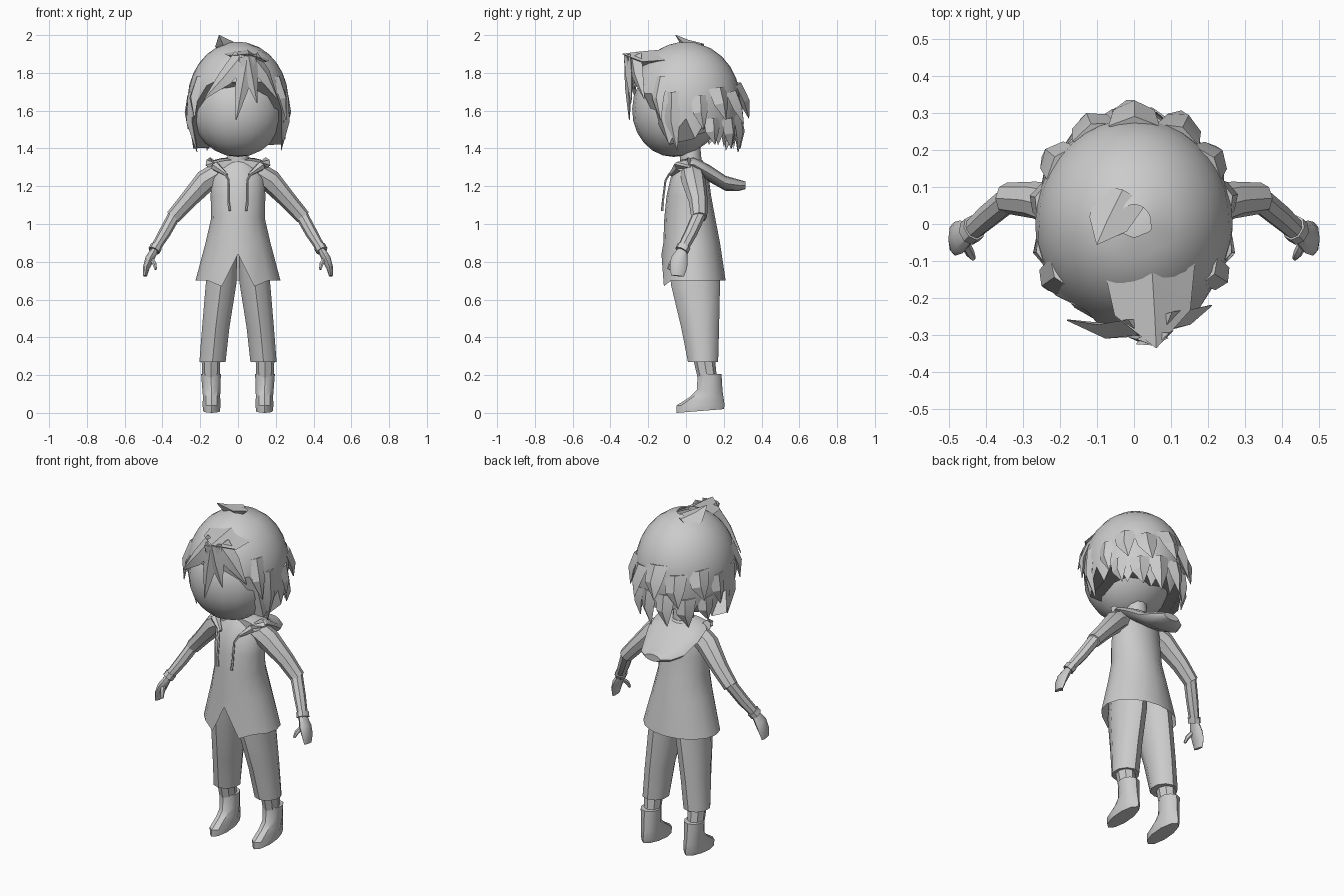
import bpy, bmesh, math
from mathutils import Vector

grey = bpy.data.materials.new("plain grey")
grey.diffuse_color = (0.6, 0.6, 0.6, 1)


def finish(name, bm, angle=40):
    bmesh.ops.recalc_face_normals(bm, faces=bm.faces)
    me = bpy.data.meshes.new(name)
    bm.to_mesh(me)
    bm.free()
    ob = bpy.data.objects.new(name, me)
    bpy.context.collection.objects.link(ob)
    me.materials.append(grey)
    bpy.ops.object.select_all(action='DESELECT')
    ob.select_set(True)
    bpy.context.view_layer.objects.active = ob
    bpy.ops.object.shade_smooth_by_angle(angle=math.radians(angle))
    return ob


def ring(c, u, v, n):
    # closed ring that starts at the -v side
    c, u, v = Vector(c), Vector(u), Vector(v)
    return [c + u * math.sin(2 * math.pi * i / n) - v * math.cos(2 * math.pi * i / n) for i in range(n)]


def loft(name, rings, caps=(True, True), angle=40):
    bm = bmesh.new()
    rows = [[bm.verts.new(p) for p in r] for r in rings]
    n = len(rows[0])
    for a, b in zip(rows, rows[1:]):
        for i in range(n):
            bm.faces.new((a[i], a[(i + 1) % n], b[(i + 1) % n], b[i]))
    if caps[0]:
        bm.faces.new(rows[0])
    if caps[1]:
        bm.faces.new(rows[-1])
    return finish(name, bm, angle)


def column(name, rows, n, **kw):
    # horizontal rings: x, y, z, half width, half depth
    return loft(name, [ring((x, y, z), (a, 0, 0), (0, b, 0), n) for x, y, z, a, b in rows], **kw)


def tube(name, rows, n, **kw):
    # rings square to a path: x, y, z, radius along x-ish side, radius along y-ish side
    pts = [Vector(r[:3]) for r in rows]
    rings = []
    for i, r in enumerate(rows):
        d = (pts[min(i + 1, len(pts) - 1)] - pts[max(i - 1, 0)]).normalized()
        v = Vector((0, 1, 0)) if abs(d.y) < 0.8 else Vector((0, 0, 1))
        v = (v - d * v.dot(d)).normalized()
        rings.append(ring(pts[i], v.cross(d) * r[3], v * r[4], n))
    return loft(name, rings, **kw)


def tuft(name, base, mid, tip, w, flat=0.4):
    # flattened pointed lock of hair, broad side facing away from the head
    b, m, t = Vector(base), Vector(mid), Vector(tip)
    out = m - Vector((0, 0, 1.66))
    d = (t - b).normalized()
    u = d.cross(out).normalized()
    v = u.cross(d).normalized()
    return loft(name, [ring(b, u * w, v * w * flat, 4), ring(m, u * w * 0.8, v * w * flat, 4),
                       ring(t, u * 0.002, v * 0.002, 4)], angle=25)


# head and neck
bm = bmesh.new()
bmesh.ops.create_uvsphere(bm, u_segments=18, v_segments=12, radius=1)
for v in bm.verts:
    jaw = max(0, -v.co.z)
    v.co = Vector((v.co.x * 0.25, v.co.y * (0.25 - 0.02 * jaw) - 0.035 - 0.03 * jaw, v.co.z * 0.255 + 1.61))
finish("head", bm)
column("neck", [(0, 0.03, 1.25, 0.065, 0.06), (0, 0.02, 1.42, 0.055, 0.055)], 10)

# hair cap with a jagged hem
N, ROWS, TOP = 36, 8, 1.965
HEM = [(0, 1.74), (35, 1.74), (55, 1.66), (66, 1.5), (80, 1.47), (92, 1.54), (110, 1.5), (180, 1.45)]


def hem_height(deg):
    for (a, p), (b, q) in zip(HEM, HEM[1:]):
        if deg <= b:
            return p + (q - p) * (deg - a) / (b - a)
    return HEM[-1][1]


def spread(z):
    if z > 1.65:
        return math.sqrt(max(0.0, 1 - ((z - 1.65) / 0.315) ** 2))
    return 1 - 2.2 * (1.65 - z) ** 2


def on_hair(deg, z, k=1.0):
    a = math.radians(deg)
    s = spread(z) * k
    return Vector((0.268 * s * math.sin(a), -0.288 * s * math.cos(a), z))


rings = []
for r in range(ROWS + 1):
    row = []
    for j in range(N):
        deg = 360 * j / N
        side = min(deg, 360 - deg)
        low = hem_height(side)
        if r == ROWS:
            low += (-0.07 if j % 3 == 1 else 0.03) * (1 if side > 60 else 0.4)
        t = (r + 0.4) / (ROWS + 0.4)
        z = TOP - (TOP - low) * (t ** 1.5)
        row.append(on_hair(deg, z, 1.04 if r == ROWS and j % 3 == 1 else 1))
    rings.append(row)
loft("hair_cap", rings, caps=(False, True), angle=35)

# locks round the back and sides: angle, root height, tip height, flare, width
LOCKS = [(180, 1.74, 1.56, 1.18, .07), (152, 1.7, 1.53, 1.2, .065), (205, 1.7, 1.52, 1.16, .065),
         (128, 1.72, 1.55, 1.12, .06), (232, 1.72, 1.56, 1.14, .06), (105, 1.68, 1.5, 1.05, .05),
         (256, 1.68, 1.5, 1.05, .05), (168, 1.58, 1.38, 1.15, .06), (192, 1.58, 1.4, 1.2, .06),
         (145, 1.56, 1.4, 1.12, .06), (216, 1.56, 1.39, 1.12, .06), (120, 1.56, 1.42, 1.08, .05),
         (240, 1.56, 1.42, 1.08, .05), (75, 1.7, 1.39, 1.02, .05), (285, 1.7, 1.38, 1.02, .05),
         (60, 1.78, 1.55, 1.08, .045), (302, 1.78, 1.56, 1.08, .05)]
for deg, top, tip, k, w in LOCKS:
    tuft("hair_lock", on_hair(deg, top, 0.96), on_hair(deg, (top + tip) / 2, 1 + (k - 1) * 0.4),
         on_hair(deg + 4, tip, k), w)

# fringe, forelock and crown peak
tuft("forelock", (0.04, -0.08, 1.89), (0.05, -0.24, 1.875), (0.06, -0.335, 1.9), 0.13, 0.3)
tuft("fringe", (0.05, -0.31, 1.89), (0.02, -0.305, 1.72), (-0.01, -0.3, 1.55), 0.045)
tuft("fringe", (0.05, -0.31, 1.89), (0.07, -0.3, 1.78), (0.1, -0.29, 1.64), 0.05)
tuft("fringe", (0.02, -0.28, 1.88), (-0.07, -0.29, 1.77), (-0.18, -0.26, 1.66), 0.055)
tuft("fringe", (0.07, -0.27, 1.88), (0.14, -0.255, 1.79), (0.21, -0.22, 1.66), 0.055)
tuft("crown_peak", (-0.03, 0.08, 1.93), (-0.07, 0.0, 1.95), (-0.1, -0.055, 2.0), 0.07)

# coat: flared skirt with a notch at the front hem
rows = [(0.70, 0.04, 0.225, 0.17), (0.90, 0.03, 0.172, 0.15), (1.03, 0.02, 0.142, 0.135),
        (1.15, 0.015, 0.145, 0.118), (1.25, 0.02, 0.14, 0.1), (1.31, 0.03, 0.1, 0.075), (1.34, 0.03, 0.06, 0.055)]
rings = [ring((0, y, z), (a, 0, 0), (0, b, 0), 16) for z, y, a, b in rows]
rings[0][0].z = 0.84
rings[0][1].z = rings[0][15].z = 0.67
loft("coat", rings, caps=(False, True))

# hood hanging behind the neck
rows = [(-0.03, 1.315, 0.13, 0.025), (0.04, 1.315, 0.165, 0.04), (0.12, 1.27, 0.165, 0.045),
        (0.21, 1.215, 0.135, 0.04), (0.28, 1.205, 0.1, 0.03), (0.315, 1.205, 0.05, 0.02)]
loft("hood", [ring((0, y, z), (a, 0, 0), (0, 0, b), 12) for y, z, a, b in rows])

for s in (-1, 1):
    # hood edge folding down to the chest
    tube("collar", [(s * 0.15, 0.02, 1.325, 0.025, 0.03), (s * 0.12, -0.04, 1.305, 0.025, 0.03),
                    (s * 0.06, -0.08, 1.26, 0.008, 0.012)], 6)
    tube("drawstring", [(s * 0.07, -0.085, 1.27, 0.006, 0.006), (s * 0.05, -0.108, 1.23, 0.006, 0.006),
                        (s * 0.05, -0.122, 1.12, 0.006, 0.006), (s * 0.045, -0.125, 1.07, 0.008, 0.008)], 5)
    # arm
    tube("sleeve", [(s * 0.10, 0.03, 1.27, 0.06, 0.06), (s * 0.17, 0.04, 1.23, 0.06, 0.065),
                    (s * 0.27, 0.065, 1.12, 0.046, 0.05), (s * 0.345, 0.07, 1.035, 0.04, 0.042)], 8)
    tube("forearm", [(s * 0.335, 0.07, 1.05, 0.034, 0.036), (s * 0.39, 0.025, 0.95, 0.032, 0.034),
                     (s * 0.442, -0.02, 0.865, 0.025, 0.03)], 8)
    tube("cuff", [(s * 0.432, -0.01, 0.882, 0.032, 0.037), (s * 0.445, -0.023, 0.858, 0.032, 0.037)], 8)
    tube("hand", [(s * 0.44, -0.02, 0.865, 0.02, 0.026), (s * 0.468, -0.035, 0.815, 0.024, 0.045),
                  (s * 0.485, -0.04, 0.77, 0.018, 0.046), (s * 0.492, -0.045, 0.725, 0.01, 0.034)], 8)
    tube("thumb", [(s * 0.46, -0.045, 0.82, 0.013, 0.014), (s * 0.443, -0.08, 0.79, 0.012, 0.013),
                   (s * 0.435, -0.092, 0.76, 0.007, 0.008)], 6)
    # leg
    column("trouser_leg", [(s * 0.135, 0.09, 0.27, 0.073, 0.08), (s * 0.118, 0.075, 0.45, 0.076, 0.1),
                           (s * 0.09, 0.05, 0.68, 0.085, 0.13), (s * 0.075, 0.04, 0.86, 0.075, 0.13)], 10)
    column("ankle", [(s * 0.143, 0.115, 0.17, 0.045, 0.05), (s * 0.143, 0.095, 0.29, 0.05, 0.058)], 8)
    boot = [(s * 0.14, 0.075, 0.008, 0.046, 0.125), (s * 0.14, 0.078, 0.04, 0.05, 0.127),
            (s * 0.14, 0.11, 0.085, 0.048, 0.088), (s * 0.141, 0.125, 0.12, 0.05, 0.068),
            (s * 0.143, 0.125, 0.205, 0.055, 0.063)]
    rings = [ring((x, y, z), (a, 0, 0), (0, b, 0), 10) for x, y, z, a, b in boot]
    for p in rings[0]:
        p.z = max(0, (p.y + 0.05) * 0.08)
    loft("boot", rings)
